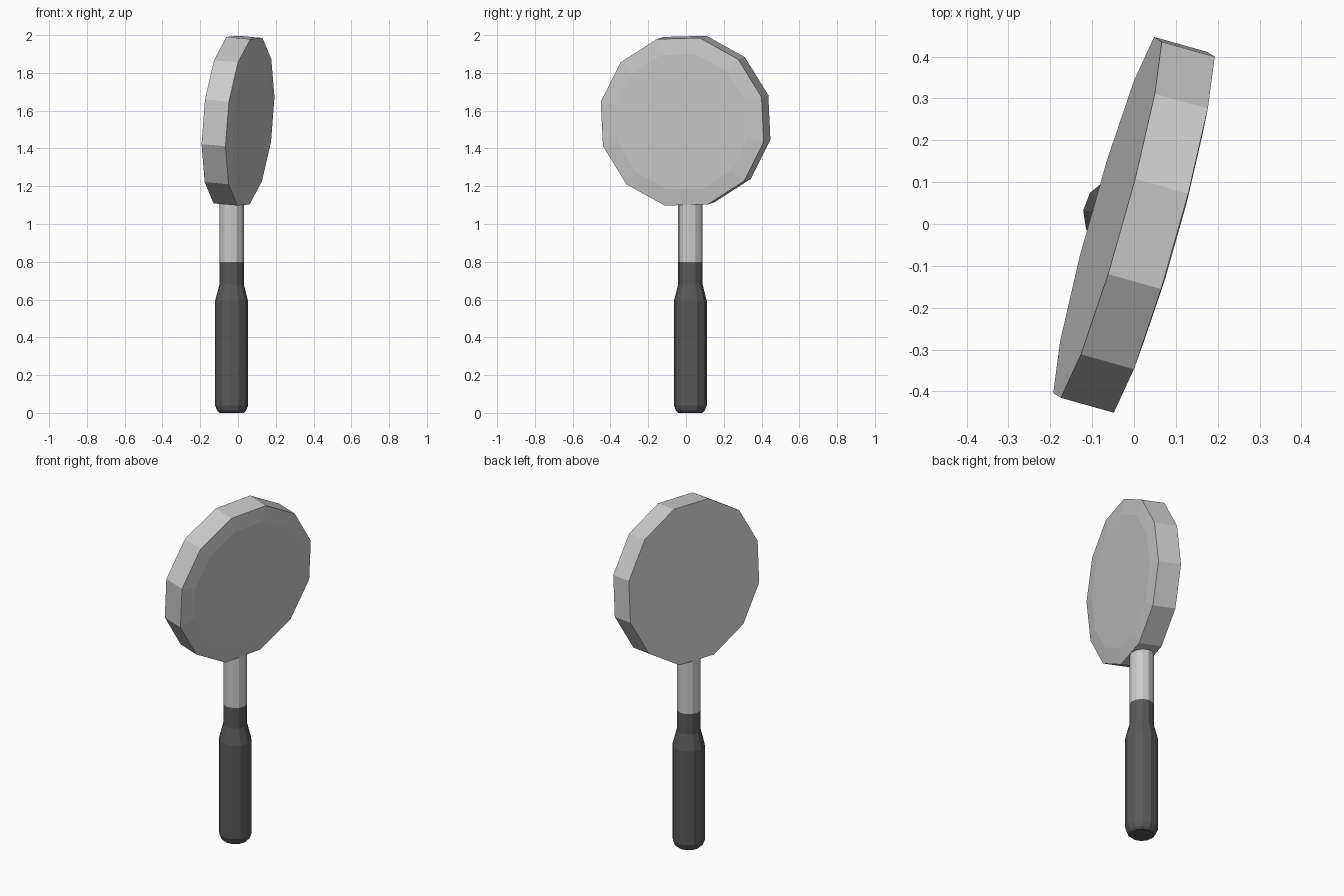
import bpy, bmesh
from math import cos, sin, radians, tau
from mathutils import Vector

if "Cube" in bpy.data.objects:
    bpy.data.objects.remove(bpy.data.objects["Cube"])


def loft(name, centre, u, v, n, profile, sides, phase, color=None):
    """Low-poly lathe: profile is (radius, offset along n); both ends are capped."""
    bm = bmesh.new()
    rings = []
    for r, h in profile:
        ring = []
        for i in range(sides):
            a = phase + tau * i / sides
            ring.append(bm.verts.new(centre + n * h + u * (r * cos(a)) + v * (r * sin(a))))
        rings.append(ring)
    for a, b in zip(rings, rings[1:]):
        for i in range(sides):
            j = (i + 1) % sides
            bm.faces.new((a[i], a[j], b[j], b[i]))
    bm.faces.new(rings[0][::-1])
    bm.faces.new(rings[-1])
    bmesh.ops.recalc_face_normals(bm, faces=bm.faces)
    mesh = bpy.data.meshes.new(name)
    bm.to_mesh(mesh)
    bm.free()
    obj = bpy.data.objects.new(name, mesh)
    bpy.context.collection.objects.link(obj)
    if color:
        mat = bpy.data.materials.new(name + "_material")
        mat.diffuse_color = color
        mat.use_nodes = True
        mat.node_tree.nodes["Principled BSDF"].inputs["Base Color"].default_value = mat.diffuse_color
        mesh.materials.append(mat)
    return obj


X, Y, Z = Vector((1, 0, 0)), Vector((0, 1, 0)), Vector((0, 0, 1))

# Pan: twelve-sided disc, yawed and leaning, with a slightly raised front face
yaw, lean = radians(15.7), radians(5)
side = Vector((sin(yaw), cos(yaw), 0))
flat = Vector((cos(yaw), -sin(yaw), 0))
normal = flat * cos(lean) - Z * sin(lean)
up = flat * sin(lean) + Z * cos(lean)
loft("pan", Vector((0, -0.002, 1.547)), side, up, normal,
     [(0.458, -0.066), (0.458, 0.066), (0.37, 0.076)],
     12, radians(90 - 13.5))

# Handle: metal shaft and dark grip share one axis
axis = Vector((-0.034, 0.023, 0))
loft("shaft", axis, X, Y, Z, [(0.065, 0.8), (0.065, 1.13)], 12, radians(174))
loft("grip", axis, X, Y, Z,
     [(0.064, 0), (0.077, 0.012), (0.088, 0.04), (0.088, 0.59), (0.065, 0.68), (0.065, 0.8)],
     12, radians(174), (0.1, 0.1, 0.1, 1))
